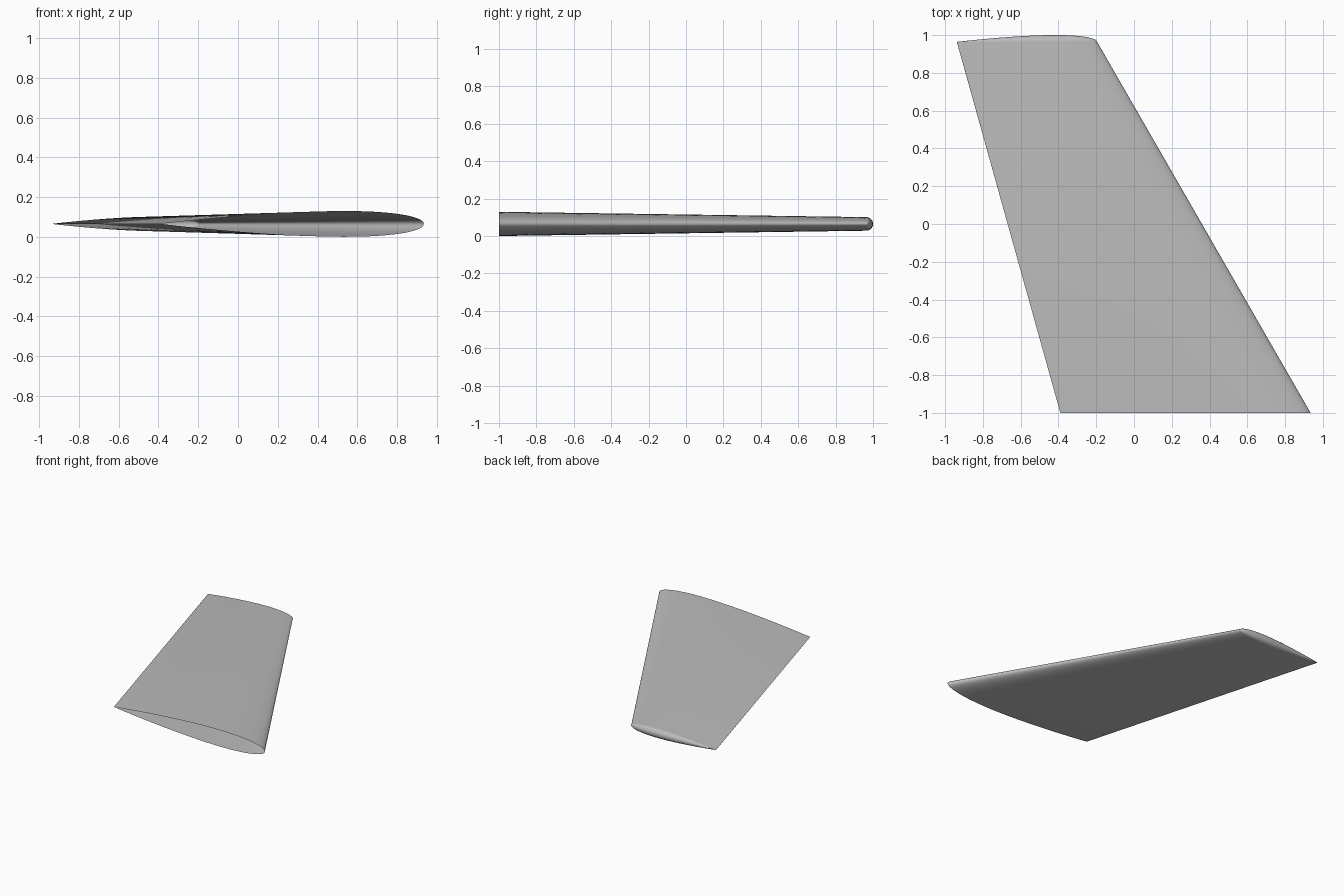
import bpy, bmesh, math

if "Cube" in bpy.data.objects:
    bpy.data.objects.remove(bpy.data.objects["Cube"])

grey = bpy.data.materials.new("plain_grey")
grey.use_nodes = True
colour = (0.5, 0.5, 0.5, 1)
grey.diffuse_color = colour
grey.node_tree.nodes["Principled BSDF"].inputs["Base Color"].default_value = colour

THICK = 0.0977          # thickness as a share of the chord
ROOT = (-0.39, 0.935, -1.0)    # trailing x, leading x, y
TIP = (-0.938, -0.195, 0.964)
STEPS, CAP = 40, 10


def half_thickness(s):
    """Symmetric wing section with a closed trailing edge."""
    return 5 * THICK * (0.2969 * math.sqrt(s) - 0.126 * s - 0.3516 * s**2
                        + 0.2843 * s**3 - 0.1036 * s**4)


def row(bm, station, angle=0.0):
    """Upper half of a section, rolled over the tip by an angle."""
    trail, lead, y = station
    chord = lead - trail
    verts = []
    for i in range(STEPS + 1):
        s = (1 + math.cos(math.pi * i / STEPS)) / 2
        h = max(0, half_thickness(s)) * chord if 0 < i < STEPS else 0
        z = h * math.cos(angle) if angle < math.pi / 2 else 0
        verts.append(bm.verts.new((lead - s * chord, y + h * math.sin(angle), z)))
    return verts


# Upper skin and quarter-round tip
bm = bmesh.new()
rows = [row(bm, ROOT)]
rows += [row(bm, TIP, math.pi / 2 * k / CAP) for k in range(CAP + 1)]
for a, b in zip(rows, rows[1:]):
    for i in range(STEPS):
        bm.faces.new((a[i], a[i + 1], b[i + 1], b[i]))
for f in bm.faces:
    f.smooth = True
# Keep the trailing edge crisp
for e in bm.edges:
    if rows[0][0] in e.verts and rows[1][0] in e.verts:
        e.smooth = False
bmesh.ops.remove_doubles(bm, verts=bm.verts, dist=1e-6)

mesh = bpy.data.meshes.new("fin")
bm.to_mesh(mesh)
bm.free()
mesh.materials.append(grey)
fin = bpy.data.objects.new("fin", mesh)
fin.location.z = 0.065
bpy.context.collection.objects.link(fin)

# Lower skin
mirror = fin.modifiers.new("lower_skin", 'MIRROR')
mirror.use_axis = (False, False, True)
mirror.merge_threshold = 0.00002
